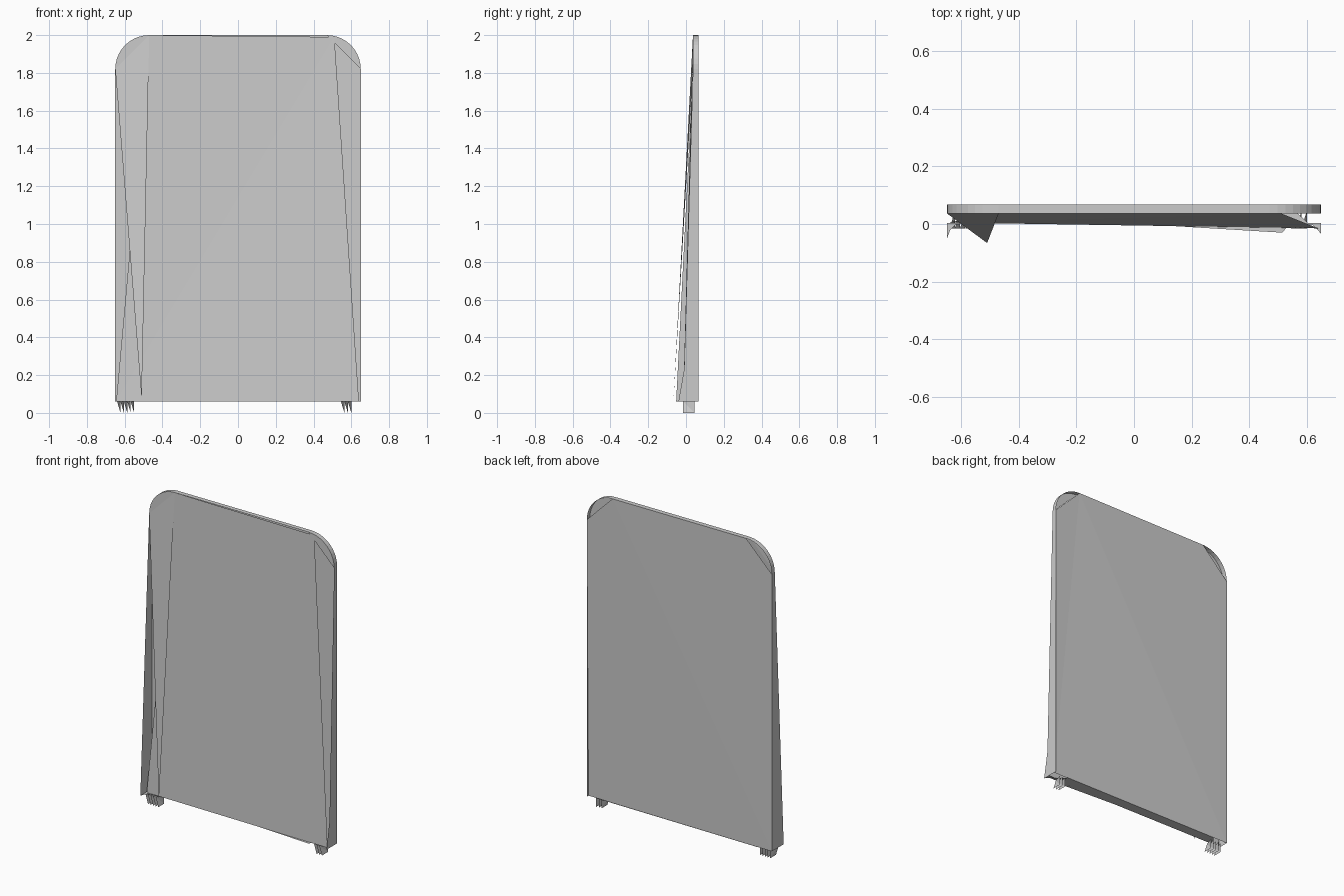
import bpy
from math import sin, cos, pi

if "Cube" in bpy.data.objects:
    bpy.data.objects.remove(bpy.data.objects["Cube"])

W, R, Z0, Z1 = 0.65, 0.18, 0.06, 2.0      # half width, corner radius, bottom, top
YF, YB = 0.037, 0.067                     # front and back of the rim


def add_mesh(name, verts, faces):
    me = bpy.data.meshes.new(name)
    me.from_pydata(verts, [], faces)
    me.update()
    ob = bpy.data.objects.new(name, me)
    bpy.context.collection.objects.link(ob)
    return ob


def arc(side, n=10):
    """Rounded top corner, from the side edge up to the top edge."""
    return [(side * (W - R + R * cos(pi / 2 * i / n)), Z1 - R + R * sin(pi / 2 * i / n))
            for i in range(n + 1)]


# Rounded rim running up one side, over the top and down the other
outline = [(-W, Z0)] + arc(-1) + arc(1)[::-1] + [(W, Z0)]
n = len(outline)
add_mesh("outer_rim",
         [(x, YF, z) for x, z in outline] + [(x, YB, z) for x, z in outline],
         [(i, i + 1, n + i + 1, n + i) for i in range(n - 1)])

# Curved corner pieces at the front of the rim
for side, label in ((-1, "left"), (1, "right")):
    pts = arc(side)
    add_mesh(label + "_corner_cap", [(x, YF, z) for x, z in pts], [tuple(range(len(pts)))])

# Flat back with clipped top corners, slightly recessed at one lower corner
T = W - R
add_mesh("back_panel",
         [(-W, YB, Z0), (-W, YB, Z1 - R), (-T, YB, Z1), (T, YB, Z1),
          (W, YB, Z1 - R), (W, 0.05, Z0)],
         [(0, 1, 2), (0, 2, 3), (0, 3, 5), (3, 4, 5)])

# Front sheet leaning forward toward the bottom
add_mesh("front_panel",
         [(-0.645, 0.005, Z0), (-T, YF, Z1), (T + 0.04, YF, Z1 - 0.01), (0.64, -0.015, Z0)],
         [(0, 2, 1), (0, 3, 2)])

# Raised ridge on the front left
add_mesh("front_ridge",
         [(-W, YF, Z1 - R), (-T, YF, Z1), (-0.51, -0.066, 0.07)], [(0, 2, 1)])

# Side webs flaring forward at the foot
add_mesh("left_side_web",
         [(-W, YF, Z1 - R), (-W, -0.052, Z0), (-W, YF, Z0)], [(0, 1, 2)])
add_mesh("right_side_web",
         [(W, YF, Z1 - R), (W, -0.015, Z0), (W, YF, Z0), (W, -0.04, Z0), (W, 0.02, 0.4)],
         [(0, 1, 2), (1, 3, 4)])

# Underside and the small lip at its front edge
add_mesh("underside",
         [(-0.6, 0.004, Z0), (0.62, -0.013, Z0), (0.55, 0.055, Z0), (-0.55, YB, Z0)],
         [(0, 3, 2, 1)])
add_mesh("front_lip", [(0.1, -0.005, Z0), (0.515, -0.03, Z0), (0.53, -0.012, Z0)], [(0, 1, 2)])

# Thin curved flanges at the lower corners
for side, label in ((-1, "left"), (1, "right")):
    pts = [(side * W, -0.052 if side < 0 else -0.035, Z0), (side * 0.638, -0.02, Z0),
           (side * 0.62, -0.003, Z0), (side * 0.58, 0.004, Z0), (side * W, 0.004, Z0)]
    add_mesh(label + "_flange", pts, [(4, 0, 1), (4, 1, 2), (4, 2, 3)])


# Feet made of narrow pointed blades
def blades(name, x0, x1, count):
    verts, faces = [], []
    step = (x1 - x0) / count
    for i in range(count):
        a = x0 + i * step
        b = a + step
        k = len(verts)
        verts += [(a, -0.015, Z0), (b, 0.045, Z0), (b, 0.045, 0), (b, -0.015, 0)]
        faces += [(k, k + 1, k + 2), (k, k + 2, k + 3)]
    add_mesh(name, verts, faces)


blades("left_foot", -0.64, -0.55, 5)
blades("right_foot", 0.545, 0.6, 3)
